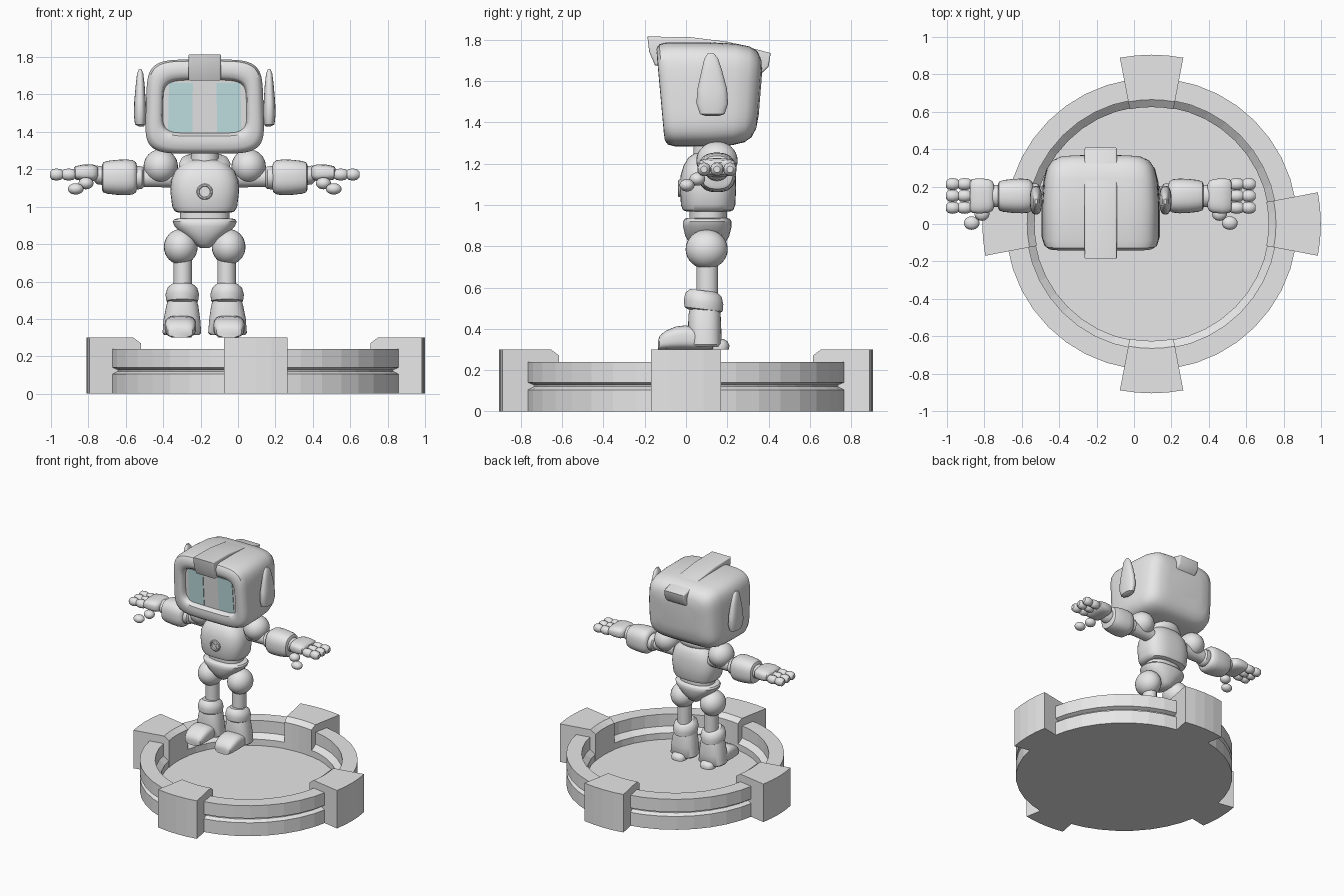
import bpy, bmesh
from math import pi, sin, cos, radians
from mathutils import Vector, Matrix

cube = bpy.data.objects.get("Cube")
if cube:
    bpy.data.objects.remove(cube)

ROBOT = Vector((-0.178, 0, 0))
STAND = Vector((0.094, 0, 0))


def material(name, rgb):
    m = bpy.data.materials.new(name)
    m.use_nodes = True
    m.diffuse_color = (*rgb, 1)
    m.node_tree.nodes["Principled BSDF"].inputs["Base Color"].default_value = (*rgb, 1)
    return m


GREY = material("light grey", (0.8, 0.8, 0.8))
GLASS = material("pale blue glass", (0.65, 0.92, 0.94))


def finish(name, bm, mat=GREY, origin=ROBOT, mirror=False, smooth=True, warp=None):
    """Turn a bmesh into an object, smooth with sharp creases, optionally mirrored."""
    if warp:
        for v in bm.verts:
            v.co = warp(v.co.copy())
    bmesh.ops.recalc_face_normals(bm, faces=bm.faces)
    for f in bm.faces:
        f.smooth = smooth
    for e in bm.edges:
        e.smooth = len(e.link_faces) == 2 and e.calc_face_angle(0) < radians(42)
    me = bpy.data.meshes.new(name)
    bm.to_mesh(me)
    bm.free()
    me.materials.append(mat)
    ob = bpy.data.objects.new(name, me)
    ob.location = origin
    bpy.context.collection.objects.link(ob)
    if mirror:
        ob.modifiers.new("Mirror", 'MIRROR').use_mirror_merge = False
    return ob


def loft(name, axis, stations, p=2.0, n=32, **kw):
    """Skin superellipse sections (position, centre u, centre v, half u, half v)."""
    place = {'x': lambda t, u, v: (t, u, v),
             'y': lambda t, u, v: (u, t, v),
             'z': lambda t, u, v: (u, v, t)}[axis]

    def power(c):
        return (1 if c >= 0 else -1) * abs(c) ** (2 / p)
    bm = bmesh.new()
    rings = []
    for t, cu, cv, hu, hv in stations:
        angles = [2 * pi * (i + 0.5) / n for i in range(n)]
        rings.append([bm.verts.new(place(t, cu + hu * power(cos(a)), cv + hv * power(sin(a))))
                      for a in angles])
    for a, b in zip(rings, rings[1:]):
        for i in range(n):
            j = (i + 1) % n
            bm.faces.new((a[i], a[j], b[j], b[i]))
    bm.faces.new(rings[0])
    bm.faces.new(rings[-1])
    return finish(name, bm, **kw)


def ball(name, centre, radii, **kw):
    bm = bmesh.new()
    bmesh.ops.create_uvsphere(bm, u_segments=28, v_segments=16, radius=1)
    bmesh.ops.transform(bm, verts=bm.verts,
                        matrix=Matrix.Translation(centre) @ Matrix.Diagonal((*radii, 1)))
    return finish(name, bm, **kw)


def box(name, centre, size, turn=0, **kw):
    bm = bmesh.new()
    m = Matrix.Translation(centre) @ Matrix.Rotation(turn, 4, 'Y') @ Matrix.Diagonal((*size, 1))
    bmesh.ops.create_cube(bm, size=1, matrix=m)
    return finish(name, bm, smooth=False, **kw)


def sweep(name, profile, start, end, steps, **kw):
    """Revolve a closed (radius, height) profile; partial sweeps get end caps."""
    full = end - start >= 360
    bm = bmesh.new()
    rings = []
    for i in range(steps if full else steps + 1):
        a = radians(start + (end - start) * i / steps)
        rings.append([bm.verts.new((r * cos(a), r * sin(a), z)) for r, z in profile])
    k = len(profile)
    for a, b in zip(rings, rings[1:] + (rings[:1] if full else [])):
        for i in range(k):
            j = (i + 1) % k
            bm.faces.new((a[i], a[j], b[j], b[i]))
    if not full:
        bm.faces.new(rings[0])
        bm.faces.new(rings[-1])
    bmesh.ops.remove_doubles(bm, verts=bm.verts, dist=1e-5)
    return finish(name, bm, origin=STAND, smooth=False, **kw)


# Round stand with grooved rim, sunken floor and four blocks
sweep("stand", [(0, .06), (.63, .06), (.63, .11), (.67, .145), (.67, .24), (.78, .24),
                (.78, .14), (.75, .128), (.75, .12), (.78, .105), (.78, 0), (0, 0)], 0, 360, 40)
for side, angle in (("left", 0), ("back", 90), ("right", 180), ("front", 270)):
    sweep(side + "_stand_block", [(.905, 0), (.905, .3), (.665, .3), (.625, .27), (.625, .03), (.7, 0)],
          angle - 10.8, angle + 10.8, 4)


# Head with recessed screen
def head_warp(v):
    t = (v.y + .145) / .525
    v.y += (.09 - .17 * t) * (1.785 - v.z)
    v.x *= 1 - .1 * (v.z - 1.45)
    return v


head = [(-.10, .225, .142), (-.13, .23, .15), (-.142, .24, .158), (-.147, .26, .185),
        (-.145, .285, .222), (-.13, .306, .243), (-.09, .317, .252), (.1, .317, .252),
        (.24, .308, .246), (.31, .292, .232), (.35, .265, .207), (.372, .22, .165), (.38, .15, .1)]
loft("head", 'y', [(y, 0, 1.535, w, h) for y, w, h in head], p=5, n=64, warp=head_warp)
box("screen_pane", (.13, -.102, 1.53), (.13, .006, .265), mat=GLASS, mirror=True, warp=head_warp)

# Crest strip running over the head
bm = bmesh.new()
outline = [(-.187, 1.815), (.02, 1.812), (.2, 1.79), (.41, 1.735), (.40, 1.67), (.37, 1.64),
           (.30, 1.70), (-.08, 1.74), (-.11, 1.675), (-.15, 1.675), (-.178, 1.74)]
face = bm.faces.new([bm.verts.new((-.087, y, z)) for y, z in outline])
ext = bmesh.ops.extrude_face_region(bm, geom=[face])
bmesh.ops.translate(bm, vec=(.174, 0, 0),
                    verts=[g for g in ext["geom"] if isinstance(g, bmesh.types.BMVert)])
rim = [e for e in bm.edges if len({round(v.co.x, 3) for v in e.verts}) == 1]
bmesh.ops.bevel(bm, geom=rim, offset=.01, segments=3, profile=.5, affect='EDGES')
finish("head_crest", bm)

# Teardrop ears
loft("ears", 'z', [(1.43, .34, .127, .015, .03), (1.44, .345, .127, .028, .06),
                   (1.49, .346, .127, .033, .077), (1.56, .346, .127, .031, .072),
                   (1.65, .345, .125, .024, .05), (1.71, .345, .122, .017, .033),
                   (1.735, .345, .12, .007, .013)], p=2.5, mirror=True)

# Torso
loft("neck", 'z', [(1.18, 0, .11, .08, .08), (1.32, 0, .11, .07, .07)])


def collar_warp(v):
    v.z += .35 * (v.y - .1)
    return v


loft("collar", 'z', [(1.185, 0, .11, .1, .09), (1.2, 0, .11, .13, .108), (1.225, 0, .11, .138, .113),
                     (1.25, 0, .11, .125, .104), (1.26, 0, .11, .1, .08)], warp=collar_warp)
loft("chest", 'z', [(.968, 0, .107, .14, .105), (.975, 0, .107, .16, .122), (1.0, 0, .107, .174, .132),
                    (1.08, 0, .107, .184, .136), (1.14, 0, .107, .18, .134), (1.19, 0, .11, .16, .122),
                    (1.23, 0, .112, .12, .1), (1.25, 0, .112, .08, .07)], p=2.8, n=40)
loft("waist", 'z', [(.89, 0, .108, .132, .092), (.99, 0, .108, .132, .092)], p=2.4)
loft("pelvis", 'z', [(.78, 0, .103, .025, .05), (.8, 0, .103, .055, .08), (.85, 0, .103, .115, .107),
                     (.895, 0, .103, .162, .118), (.92, 0, .103, .172, .118),
                     (.932, 0, .103, .165, .11), (.937, 0, .103, .145, .095)], p=2.4)

# Chest button with a raised cross
loft("button_disc", 'y', [(.02, 0, 1.08, .043, .043), (-.034, 0, 1.08, .043, .043),
                          (-.039, 0, 1.08, .038, .038), (-.039, 0, 1.08, .032, .032),
                          (-.033, 0, 1.08, .028, .028)])
for turn in (pi / 4, -pi / 4):
    box("button_cross_bar", (0, -.034, 1.08), (.04, .008, .009), turn=turn)

# Arms
ball("shoulders", (.235, .15, 1.215), (.092, .1, .092), mirror=True)
loft("upper_arms", 'x', [(.15, .15, 1.155, .052, .052), (.37, .15, 1.155, .05, .05)], mirror=True)
loft("elbow_rings", 'x', [(.325, .15, 1.155, .05, .05), (.335, .15, 1.155, .065, .06),
                          (.365, .15, 1.155, .068, .064), (.38, .15, 1.155, .06, .06)], mirror=True)
forearm = [(.363, .065), (.367, .08), (.385, .092), (.42, .096), (.47, .094), (.52, .088),
           (.543, .08), (.55, .065)]
loft("forearms", 'x', [(x, .15, 1.157, r * .97, r) for x, r in forearm], p=2.5, mirror=True)
loft("wrists", 'x', [(.54, .15, 1.165, .058, .05), (.575, .15, 1.17, .06, .05),
                     (.59, .15, 1.175, .05, .04)], mirror=True)
palm = [(.57, .06, .028), (.58, .08, .038), (.6, .09, .045), (.65, .095, .044), (.69, .09, .036), (.7, .075, .025)]
loft("palms", 'x', [(x, .15, 1.181, y, z) for x, y, z in palm], p=3, mirror=True)
for finger, y in (("front", .087), ("middle", .15), ("rear", .213)):
    for joint, x0, x1 in (("knuckle", .69, .765), ("tip", .757, .827)):
        ends = [(x0, .018), (x0 + .012, .029), ((x0 + x1) / 2, .033), (x1 - .012, .029), (x1, .016)]
        loft(f"{finger}_finger_{joint}s", 'x', [(x, y, 1.172, r, r) for x, r in ends],
             n=16, mirror=True)
ball("thumb_bases", (.635, .055, 1.125), (.04, .038, .032), mirror=True)
ball("thumb_tips", (.69, .005, 1.095), (.042, .036, .03), mirror=True)

# Legs
ball("hip_balls", (.128, .1, .785), (.09, .102, .095), mirror=True)
loft("thighs", 'z', [(.55, .117, .103, .05, .053), (.73, .117, .103, .05, .053)], mirror=True)


def knee_warp(v):
    v.z -= .12 * (v.y - .085)
    return v


loft("knees", 'z', [(.485, .12, .085, .07, .075), (.495, .12, .085, .085, .093), (.53, .12, .085, .09, .096),
                    (.565, .12, .085, .08, .088), (.585, .12, .085, .058, .065)],
     warp=knee_warp, mirror=True)
loft("shins", 'z', [(.315, .122, .092, .095, .075), (.325, .122, .092, .104, .082),
                    (.4, .122, .09, .098, .081), (.47, .12, .09, .086, .078),
                    (.51, .12, .09, .075, .07)], p=2.5, mirror=True)
foot = [(-.135, .05, .345), (-.128, .066, .365), (-.1, .077, .39), (-.05, .083, .411), (0, .084, .417),
        (.06, .08, .4), (.13, .07, .37)]
loft("feet", 'y', [(y, .13, (.3 + top) / 2, w, (top - .3) / 2) for y, w, top in foot],
     p=3.2, mirror=True)
loft("heels", 'z', [(.3, .125, .155, .055, .052), (.32, .125, .155, .058, .056),
                    (.34, .125, .155, .048, .045), (.35, .125, .155, .03, .028)], p=2.5, mirror=True)
